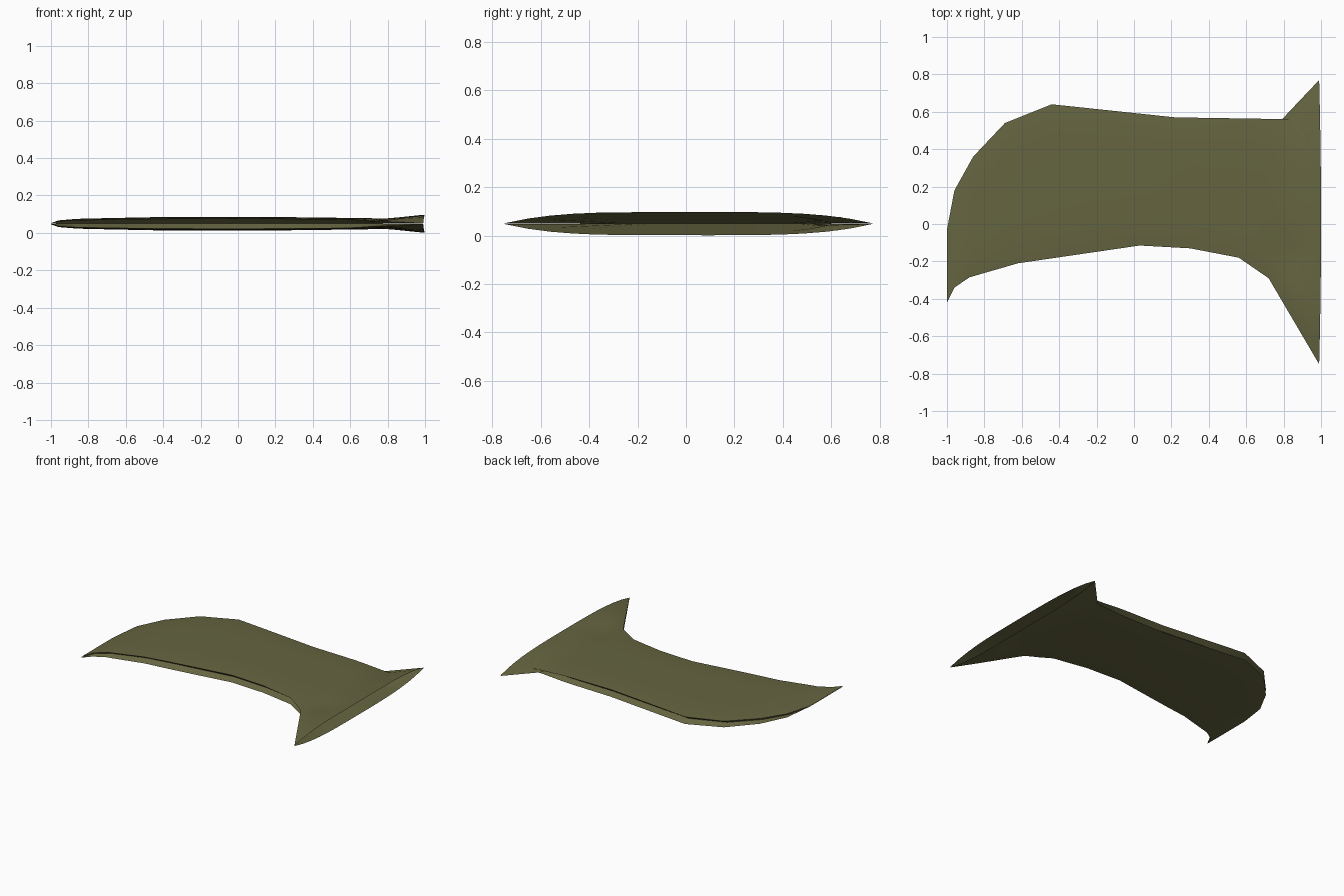
import bpy, bmesh, math

if "Cube" in bpy.data.objects:
    bpy.data.objects.remove(bpy.data.objects["Cube"])

# Edge profiles of the outline: (x, y)
BACK = [(-1, -.03), (-.96, .18), (-.86, .36), (-.69, .54), (-.44, .64),
        (.22, .57), (.85, .56), (.93, .59), (.99, .77)]
FRONT = [(-1, -.42), (-.96, -.34), (-.88, -.285), (-.62, -.21), (.03, -.115),
         (.3, -.13), (.56, -.18), (.72, -.29), (.99, -.75)]
# Half thickness along x and how strongly it thins towards the edges
HALF = [(-1, .003), (-.97, .017), (-.85, .027), (-.4, .036), (.2, .036),
        (.6, .031), (.8, .028), (.99, .048)]
THIN = [(-1, .25), (.6, .25), (.99, .97)]
N = 16


def lerp(table, x):
    for (x0, a), (x1, b) in zip(table, table[1:]):
        if x <= x1:
            return a + (b - a) * (x - x0) / (x1 - x0)
    return table[-1][1]


def plan(x, s):
    lo, hi = lerp(FRONT, x), lerp(BACK, x)
    return (lo + hi) / 2 + s * (hi - lo) / 2


def half(x, y, s):
    h = lerp(HALF, x) * (1 - lerp(THIN, x) * abs(s) ** 4)
    # pinched hollow beside the front flare
    h -= .014 * math.exp(-((x - .83) / .09) ** 2 - ((y + .17) / .12) ** 2)
    return max(h, .0015)


xs = sorted({p[0] for p in BACK + FRONT} | {-.2, .42, .64, .79, .89, .96})
bm = bmesh.new()
sheets = []
# Upper and lower skins
for side in (1, -1):
    grid = []
    for x in xs:
        row = []
        for j in range(N + 1):
            s = 2 * j / N - 1
            y = plan(x, s)
            # end face bows outward slightly at the middle
            px = x + (.01 * (1 - s * s) if x == xs[-1] else 0)
            row.append(bm.verts.new((px, y, .049 + side * half(x, y, s))))
        grid.append(row)
    sheets.append(grid)
    for a, b in zip(grid, grid[1:]):
        for j in range(N):
            q = [a[j], b[j], b[j + 1], a[j + 1]]
            bm.faces.new(q if side == 1 else q[::-1])

# Grooved rim joining the two skins, deep at the flared end
M = len(xs) - 1
loop = ([(i, 0) for i in range(M)] + [(M, j) for j in range(N)] +
        [(i, N) for i in range(M, 0, -1)] + [(0, j) for j in range(N, 0, -1)])
groove = []
for i, j in loop:
    gx = min(max(xs[i], -.97), .75)
    groove.append(bm.verts.new((gx, plan(gx, .9 * (2 * j / N - 1)), .049)))
for k in range(len(loop)):
    n = (k + 1) % len(loop)
    (i, j), (i2, j2) = loop[k], loop[n]
    up, lowr = sheets
    bm.faces.new([groove[k], groove[n], up[i2][j2], up[i][j]])
    bm.faces.new([lowr[i][j], lowr[i2][j2], groove[n], groove[k]])

me = bpy.data.meshes.new("flared_blade")
bm.to_mesh(me)
bm.free()
mat = bpy.data.materials.new("dull olive")
mat.diffuse_color = (.13, .128, .052, 1)
mat.use_nodes = True
mat.node_tree.nodes["Principled BSDF"].inputs["Base Color"].default_value = mat.diffuse_color
me.materials.append(mat)
ob = bpy.data.objects.new("flared_blade", me)
bpy.context.collection.objects.link(ob)
bpy.context.view_layer.objects.active = ob
ob.select_set(True)
bpy.ops.object.shade_smooth_by_angle(angle=math.radians(40))
